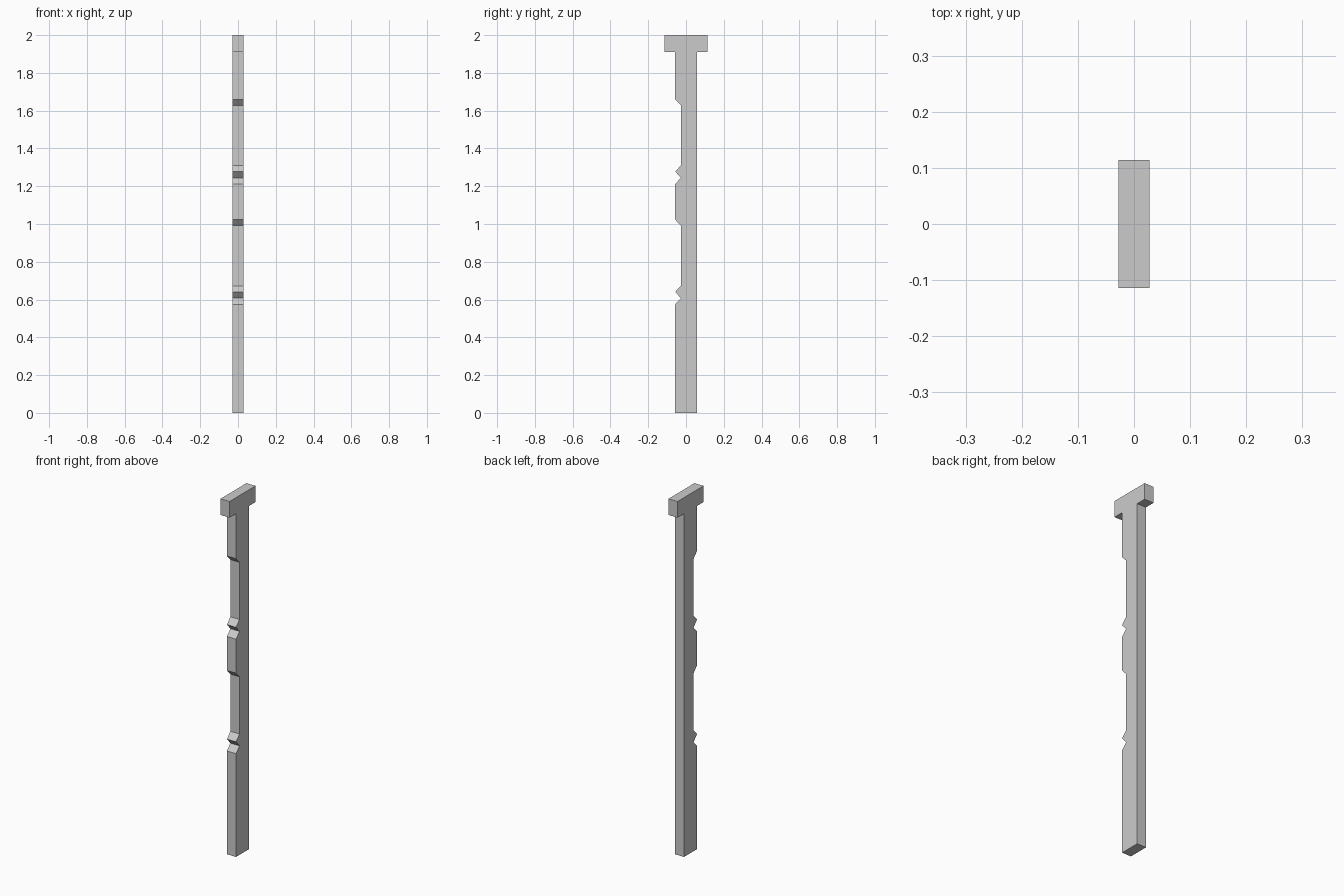
import bpy
import bmesh

cube = bpy.data.objects.get("Cube")
if cube:
    bpy.data.objects.remove(cube, do_unlink=True)

HALF_WIDTH = 0.028
SHAFT = 0.057      # half depth of the shaft
HEAD = 0.114       # half depth of the head
RECESS = -0.027    # y of the recessed front face
HEAD_BASE = 1.91

# Plain grey material
grey = bpy.data.materials.new("plain grey")
grey.use_nodes = True
colour = (0.6, 0.6, 0.6, 1.0)
grey.diffuse_color = colour
grey.node_tree.nodes["Principled BSDF"].inputs["Base Color"].default_value = colour

# Side profile (y, z): head, then down the notched front edge
profile = [(-HEAD, 2.0), (-HEAD, HEAD_BASE), (-SHAFT, HEAD_BASE)]
for top in (1.66, 1.023):
    # Long recess, a pointed tooth, then a short V notch
    profile += [(-SHAFT, top), (RECESS, top - 0.032),
                (RECESS, top - 0.35), (-SHAFT, top - 0.382),
                (RECESS, top - 0.416), (-SHAFT, top - 0.448)]
# Foot and straight back edge
profile += [(-SHAFT, 0), (SHAFT, 0), (SHAFT, HEAD_BASE),
            (HEAD, HEAD_BASE), (HEAD, 2.0)]

# Extrude the profile across the width
bm = bmesh.new()
face = bm.faces.new([bm.verts.new((-HALF_WIDTH, y, z)) for y, z in profile])
result = bmesh.ops.extrude_face_region(bm, geom=[face], use_keep_orig=True)
moved = [g for g in result["geom"] if isinstance(g, bmesh.types.BMVert)]
bmesh.ops.translate(bm, verts=moved, vec=(2 * HALF_WIDTH, 0, 0))
bmesh.ops.recalc_face_normals(bm, faces=bm.faces[:])

mesh = bpy.data.meshes.new("notched_bar")
bm.to_mesh(mesh)
bm.free()
mesh.materials.append(grey)
bar = bpy.data.objects.new("notched_bar", mesh)
bpy.context.collection.objects.link(bar)
